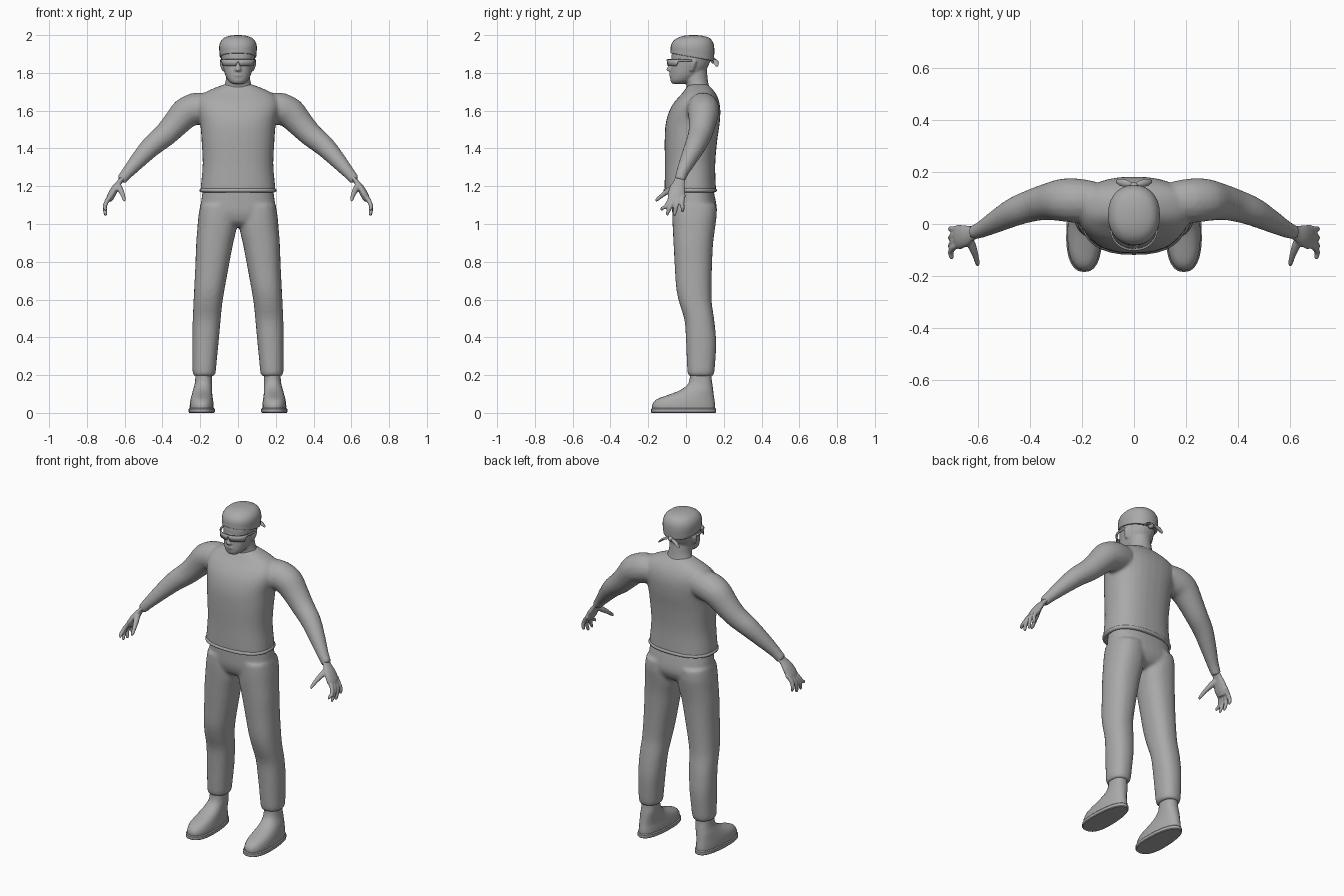
import bpy, bmesh, math
from mathutils import Vector

grey = bpy.data.materials.new("plain grey")
grey.diffuse_color = (0.4, 0.4, 0.4, 1)


def ring(x0, x1, y0, y1, z, n=24, power=2.0, taper=0.0, tilt=0.0):
    """Horizontal rounded section; taper narrows the rear, tilt lowers it."""
    pts = []
    for i in range(n):
        a = 2 * math.pi * i / n
        c, s = math.cos(a), math.sin(a)
        c = math.copysign(abs(c) ** (2 / power), c)
        s = math.copysign(abs(s) ** (2 / power), s)
        pts.append(Vector(((x0 + x1) / 2 + (x1 - x0) / 2 * c * (1 - taper * (s + 1) / 2),
                           (y0 + y1) / 2 + (y1 - y0) / 2 * s, z - tilt * s)))
    return pts


def tube_rings(path, n=14, flat=1.0):
    """Sections square to a path of (x, y, z, radius)."""
    out = []
    for i, p in enumerate(path):
        a, b = path[max(i - 1, 0)], path[min(i + 1, len(path) - 1)]
        d = (Vector(b[:3]) - Vector(a[:3])).normalized()
        u = (Vector((0, 1, 0)) - d * d.y).normalized()
        v = d.cross(u)
        out.append([Vector(p[:3]) + p[3] * (u * math.cos(t) + v * flat * math.sin(t))
                    for t in (2 * math.pi * k / n for k in range(n))])
    return out


def smooth_rings(rings, steps=3):
    """Catmull-Rom interpolation between sections."""
    out = []
    for i in range(len(rings) - 1):
        quad = zip(rings[max(i - 1, 0)], rings[i], rings[i + 1], rings[min(i + 2, len(rings) - 1)])
        quad = list(quad)
        for k in range(steps):
            t = k / steps
            out.append([0.5 * (2 * b + (c - a) * t + (2 * a - 5 * b + 4 * c - d) * t * t
                               + (3 * b - a - 3 * c + d) * t ** 3) for a, b, c, d in quad])
    return out + [rings[-1]]


def add_loft(bm, rings, steps=3, mirror=False):
    for side in ((1, -1) if mirror else (1,)):
        vs = [[bm.verts.new((p.x * side, p.y, p.z)) for p in r] for r in smooth_rings(rings, steps)]
        faces = [bm.faces.new(vs[0]), bm.faces.new(vs[-1])]
        for a, b in zip(vs, vs[1:]):
            for i in range(len(a)):
                j = (i + 1) % len(a)
                faces.append(bm.faces.new((a[i], a[j], b[j], b[i])))
        bmesh.ops.recalc_face_normals(bm, faces=faces)


def finish(name, bm, voxel=0, smooth=4, angle=50):
    me = bpy.data.meshes.new(name)
    bm.to_mesh(me)
    bm.free()
    me.materials.append(grey)
    ob = bpy.data.objects.new(name, me)
    bpy.context.collection.objects.link(ob)
    bpy.ops.object.select_all(action='DESELECT')
    bpy.context.view_layer.objects.active = ob
    ob.select_set(True)
    if voxel:  # blend overlapping volumes into one skin
        m = ob.modifiers.new("blend", 'REMESH')
        m.mode, m.voxel_size, m.use_smooth_shade = 'VOXEL', voxel, True
        s = ob.modifiers.new("relax", 'SMOOTH')
        s.factor, s.iterations = 0.5, smooth
    else:
        bpy.ops.object.shade_smooth_by_angle(angle=math.radians(angle))
    return ob


def wide(hw, y0, y1, z, **k):
    return ring(-hw, hw, y0, y1, z, **k)


# shirt and arms
bm = bmesh.new()
add_loft(bm, [wide(w, a, b, z, n=32, power=2.4) for w, a, b, z in (
    (.20, -.113, .16, 1.17), (.195, -.113, .157, 1.22), (.187, -.112, .155, 1.32),
    (.193, -.113, .165, 1.44), (.20, -.108, .178, 1.53), (.215, -.088, .182, 1.60),
    (.215, -.058, .175, 1.65), (.185, -.022, .158, 1.69), (.125, .0, .135, 1.72),
    (.07, .015, .115, 1.74))])
arm = [(.15, .09, 1.62, .075), (.22, .09, 1.61, .086), (.28, .092, 1.585, .082),
       (.335, .085, 1.525, .071), (.39, .072, 1.468, .063), (.46, .047, 1.41, .056),
       (.53, .01, 1.335, .044), (.585, -.02, 1.272, .033), (.62, -.034, 1.23, .028)]
add_loft(bm, tube_rings(arm, 16), mirror=True)
finish("shirt_and_arms", bm, 0.01, 5)

# rolled shirt hem
bm = bmesh.new()
add_loft(bm, [wide(.198 + d, -.113 - d, .158 + d, z, n=32, power=2.4)
              for d, z in ((-.006, 1.168), (.004, 1.172), (.005, 1.182), (-.004, 1.192))], 2)
finish("shirt_hem", bm)

# hands with four fingers and a thumb
bm = bmesh.new()
add_loft(bm, tube_rings([(.60, -.026, 1.255, .029), (.625, -.036, 1.225, .03),
                         (.65, -.045, 1.19, .042), (.672, -.052, 1.15, .046),
                         (.684, -.054, 1.125, .036)], 14, 0.45), mirror=True)
for y0, y1, tip in ((-.088, -.128, 1.07), (-.066, -.098, 1.045), (-.043, -.06, 1.042), (-.02, -.018, 1.062)):
    add_loft(bm, tube_rings([(.668, y0 + .008, 1.155, .012), (.692, y0, 1.125, .0125),
                             (.705, (y0 + y1) / 2, 1.092, .0115), (.702, y1, tip + .012, .0095),
                             (.699, y1 - .002, tip, .005)], 8), mirror=True)
add_loft(bm, tube_rings([(.635, -.055, 1.205, .017), (.622, -.088, 1.18, .0165),
                         (.61, -.122, 1.155, .0125), (.603, -.15, 1.132, .010),
                         (.601, -.162, 1.122, .005)], 8), mirror=True)
finish("hands", bm, 0.005, 3)

# trousers: hips plus two legs
bm = bmesh.new()
add_loft(bm, [wide(w, a, b, z, n=32, power=2.4) for w, a, b, z in (
    (.185, -.075, .14, 1.20), (.195, -.075, .158, 1.12), (.203, -.073, .163, 1.06),
    (.19, -.055, .14, 1.01), (.15, -.02, .10, .985))])
add_loft(bm, [ring(*q, power=2.3) for q in (
    (.01, .20, -.07, .16, 1.10), (.005, .21, -.072, .162, 1.04), (.009, .216, -.07, .153, .97),
    (.027, .222, -.066, .143, .89), (.048, .226, -.06, .138, .78), (.07, .232, -.052, .135, .66),
    (.083, .236, -.035, .137, .58), (.092, .24, -.008, .15, .49), (.102, .242, .0, .16, .38),
    (.112, .241, .004, .156, .28), (.118, .24, .008, .15, .215), (.127, .232, .015, .143, .195))], mirror=True)
finish("trousers", bm, 0.01, 4)

# shoes with ankles
bm = bmesh.new()
add_loft(bm, [ring(*q[:5], power=2.3, taper=q[5]) for q in (
    (.122, .262, -.178, .155, .018, .2), (.122, .262, -.178, .154, .045, .2),
    (.128, .256, -.155, .15, .072, .15), (.133, .248, -.095, .147, .095, .1),
    (.136, .24, -.035, .144, .118, .05), (.137, .23, .008, .14, .15, 0),
    (.138, .226, .02, .135, .185, 0), (.138, .226, .02, .135, .22, 0))], mirror=True)
finish("shoes", bm)
bm = bmesh.new()
add_loft(bm, [ring(.116 + d, .268 - d, -.185 + d, .16 - d, z, n=28, power=2.4, taper=.2)
              for d, z in ((.004, 0), (0, .004), (0, .02), (.005, .025))], 1, mirror=True)
finish("soles", bm, angle=40)

# head, neck, nose and ears
bm = bmesh.new()
add_loft(bm, [wide(w, a, b, z, power=2.2) for w, a, b, z in (
    (.03, -.072, -.01, 1.742), (.05, -.082, .03, 1.757), (.066, -.084, .07, 1.785),
    (.077, -.082, .108, 1.82), (.085, -.078, .128, 1.86), (.09, -.076, .135, 1.90),
    (.085, -.06, .125, 1.95))])
add_loft(bm, [wide(w, a, b, z) for w, a, b, z in (
    (.10, .0, .14, 1.69), (.074, .003, .122, 1.73), (.064, -.01, .115, 1.77), (.062, -.01, .11, 1.82))])
add_loft(bm, [wide(w, a, -.06, z, n=10) for w, a, z in (
    (.012, -.084, 1.805), (.019, -.104, 1.814), (.014, -.099, 1.83), (.009, -.085, 1.862))])
add_loft(bm, [wide(w, a, -.06, z, n=10) for w, a, z in (
    (.015, -.082, 1.775), (.026, -.09, 1.785), (.024, -.089, 1.795), (.015, -.08, 1.802))])
add_loft(bm, [ring(.075, w, .02, b, z, n=10) for w, b, z in (
    (.084, .04, 1.81), (.094, .05, 1.835), (.097, .057, 1.86), (.085, .05, 1.878))], mirror=True)
finish("head", bm, 0.006, 3)

# head scarf with sloping rim
bm = bmesh.new()
add_loft(bm, [wide(w, a, b, z, n=28, power=2.2, tilt=t) for w, a, b, z, t in (
    (.088, -.072, .138, 1.884, .02), (.096, -.082, .146, 1.885, .02), (.098, -.082, .149, 1.905, .017),
    (.10, -.080, .15, 1.935, .008), (.094, -.07, .144, 1.962, .003), (.075, -.046, .124, 1.985, .0),
    (.04, -.008, .085, 1.997, 0), (.008, .03, .05, 2.0, 0))])
finish("head_scarf", bm)

# scarf knot and two tails
bm = bmesh.new()
add_loft(bm, [wide(w, a, b, z, n=10) for w, a, b, z in (
    (.006, .138, .148, 1.85), (.016, .13, .16, 1.858), (.016, .13, .16, 1.872), (.006, .138, .148, 1.882))], 2)
add_loft(bm, tube_rings([(.004, .148, 1.866, .006), (.025, .156, 1.866, .012),
                         (.05, .16, 1.852, .014), (.068, .164, 1.835, .006)], 8, .5), mirror=True)
finish("scarf_knot", bm)

# glasses: wraparound lenses and temples
bm = bmesh.new()
outer = []
for i in range(25):
    t = math.pi * i / 24
    x, y = .092 * math.cos(t), .03 - .13 * math.sin(t) ** 0.6
    s = abs(x)
    top = 1.872
    drop = .012 if s < .012 else (.036 if y < -.045 else .011)
    outer.append((bm.verts.new((x, y, top)), bm.verts.new((x, y + .004, top - drop))))
for a, b in zip(outer, outer[1:]):
    bm.faces.new((a[0], b[0], b[1], a[1]))
bmesh.ops.recalc_face_normals(bm, faces=bm.faces[:])
glasses = finish("glasses", bm)
sol = glasses.modifiers.new("thickness", 'SOLIDIFY')
sol.thickness, sol.offset = 0.006, 0
